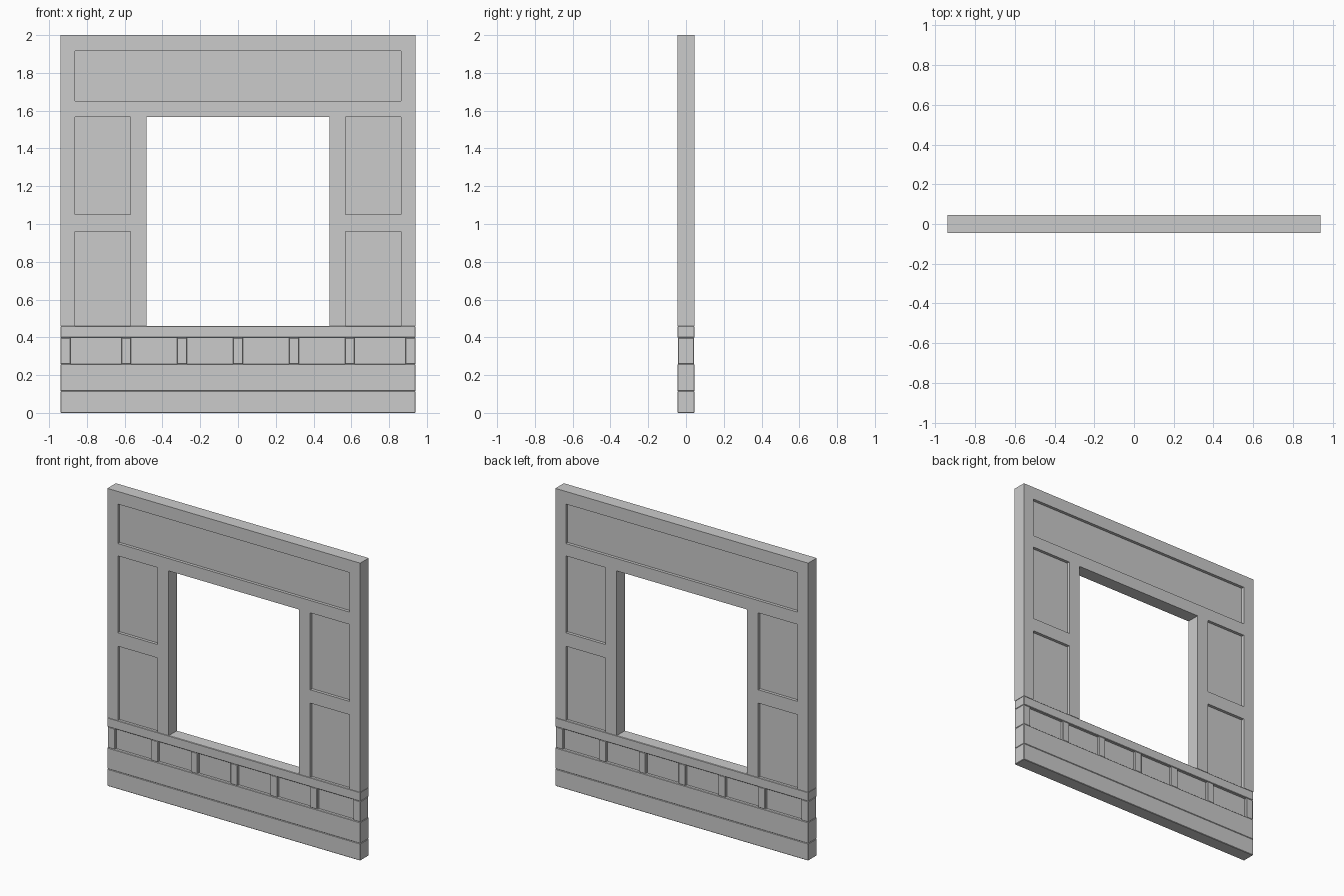
import bpy
import bmesh
from mathutils import Matrix, Vector

old = bpy.data.objects.get("Cube")
if old:
    bpy.data.objects.remove(old, do_unlink=True)

HALF_W, HALF_T, HEIGHT = 0.94, 0.045, 2.0
RECESS = 0.02
SILL = 0.46

stone = bpy.data.materials.new("grey_stone")
stone.use_nodes = True
stone.diffuse_color = (0.6, 0.6, 0.6, 1)
stone.node_tree.nodes["Principled BSDF"].inputs["Base Color"].default_value = (0.6, 0.6, 0.6, 1)


def make_boxes(name, boxes, bevel=0.0):
    """One object from (x0, x1, y0, y1, z0, z1) boxes."""
    bm = bmesh.new()
    for x0, x1, y0, y1, z0, z1 in boxes:
        centre = Vector((x0 + x1, y0 + y1, z0 + z1)) / 2
        size = Matrix.Diagonal((x1 - x0, y1 - y0, z1 - z0, 1))
        bmesh.ops.create_cube(bm, size=1, matrix=Matrix.Translation(centre) @ size)
    if bevel:
        bmesh.ops.bevel(bm, geom=bm.edges[:], offset=bevel, segments=1, affect='EDGES')
    mesh = bpy.data.meshes.new(name)
    bm.to_mesh(mesh)
    bm.free()
    mesh.materials.append(stone)
    obj = bpy.data.objects.new(name, mesh)
    bpy.context.collection.objects.link(obj)
    return obj


# Upper wall
wall = make_boxes("upper_wall", [(-HALF_W, HALF_W, -HALF_T, HALF_T, SILL, HEIGHT)])

# Window opening and recessed panels on both faces
below = SILL - 0.1
panels = [(-0.862, 0.862, 1.65, 1.915)]
for x0, x1 in ((-0.862, -0.568), (0.568, 0.862)):
    panels += [(x0, x1, 1.05, 1.567), (x0, x1, below, 0.96)]
cuts = [(-0.484, 0.484, -0.2, 0.2, below, 1.567)]
for x0, x1, z0, z1 in panels:
    cuts.append((x0, x1, -0.2, RECESS - HALF_T, z0, z1))
    cuts.append((x0, x1, HALF_T - RECESS, 0.2, z0, z1))
cutter = make_boxes("panel_cutter", cuts)
cutter.hide_render = True

mod = wall.modifiers.new("panels", 'BOOLEAN')
mod.operation = 'DIFFERENCE'
mod.solver = 'EXACT'
mod.object = cutter
depsgraph = bpy.context.evaluated_depsgraph_get()
carved = bpy.data.meshes.new_from_object(wall.evaluated_get(depsgraph))
wall.modifiers.clear()
wall.data = carved
bpy.data.objects.remove(cutter, do_unlink=True)

# Horizontal courses of the lower wall
for name, z0, z1 in (("plinth", 0, 0.115), ("lower_course", 0.115, 0.258),
                     ("sill_rail", 0.398, SILL)):
    make_boxes(name, [(-HALF_W, HALF_W, -HALF_T, HALF_T, z0, z1)], bevel=0.003)

# Recessed band with projecting upright blocks
make_boxes("band_back", [(-HALF_W + 0.003, HALF_W - 0.003, -HALF_T + RECESS, HALF_T - RECESS, 0.25, 0.405)])
blocks = [(-HALF_W, -0.886), (0.886, HALF_W)]
blocks += [(i * 0.296 - 0.026, i * 0.296 + 0.026) for i in range(-2, 3)]
make_boxes("band_blocks", [(x0, x1, -HALF_T + 0.002, HALF_T - 0.002, 0.258, 0.398)
                           for x0, x1 in blocks], bevel=0.003)
